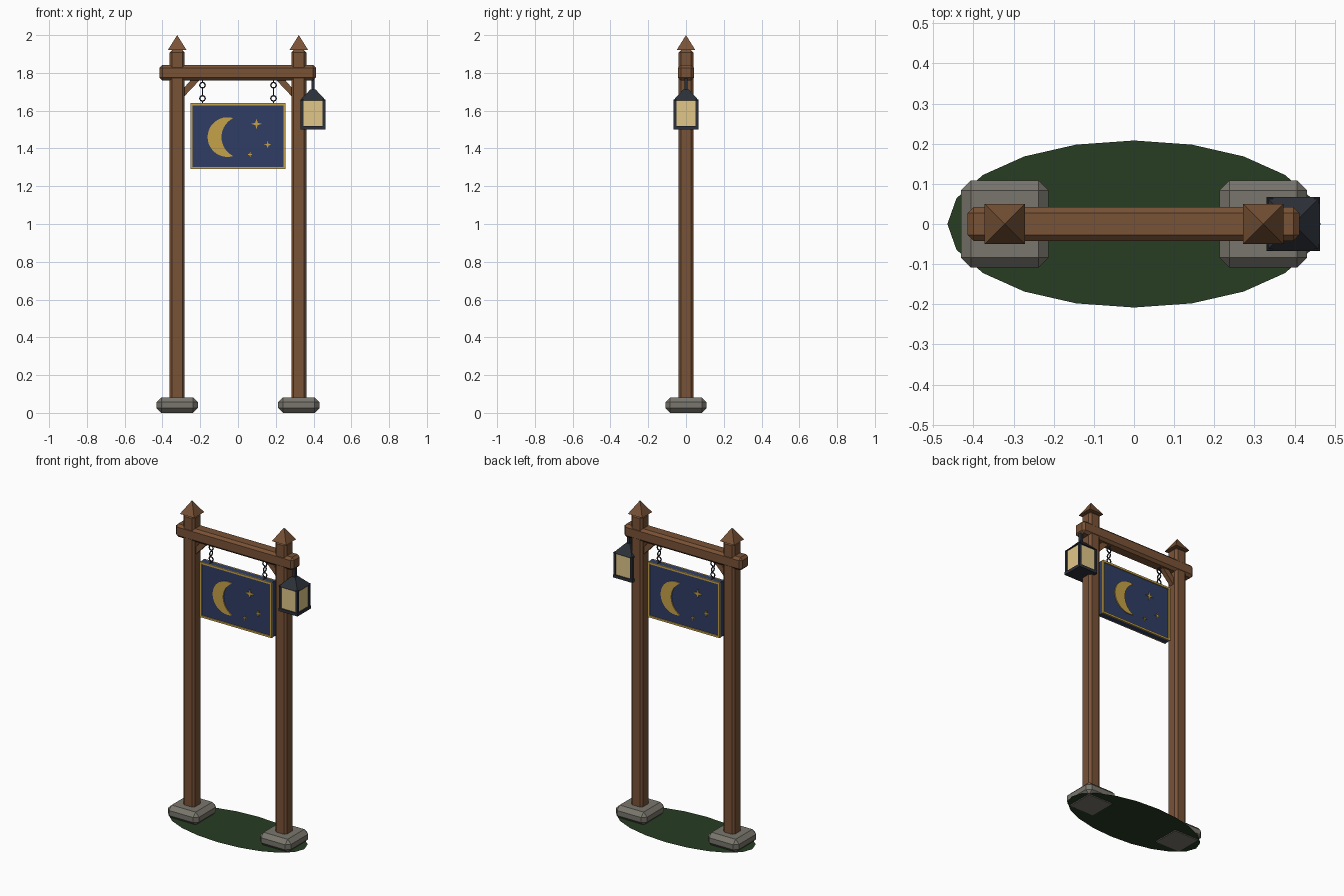
import bpy, bmesh
from math import pi, sin, cos, atan2
from mathutils import Matrix

if "Cube" in bpy.data.objects:
    bpy.data.objects.remove(bpy.data.objects["Cube"])

def mat(name, c):
    m = bpy.data.materials.new(name)
    m.diffuse_color = (*c, 1)
    m.use_nodes = True
    m.node_tree.nodes["Principled BSDF"].inputs["Base Color"].default_value = m.diffuse_color
    return m

WOOD = mat("wood", (0.19, 0.085, 0.037))
STONE = mat("stone", (0.19, 0.18, 0.15))
NAVY = mat("navy", (0.03, 0.047, 0.13))
GOLD = mat("gold", (0.56, 0.36, 0.065))
IRON = mat("iron", (0.025, 0.03, 0.04))
GLASS = mat("glass", (0.75, 0.57, 0.25))
MOSS = mat("moss", (0.02, 0.045, 0.016))

def finish(name, bm, m):
    me = bpy.data.meshes.new(name)
    bmesh.ops.recalc_face_normals(bm, faces=bm.faces)
    bm.to_mesh(me)
    bm.free()
    me.materials.append(m)
    ob = bpy.data.objects.new(name, me)
    bpy.context.collection.objects.link(ob)
    return ob

def box(name, x, y, z, m, bevel=0):
    # box from (min, max) ranges, optionally chamfered
    bm = bmesh.new()
    bmesh.ops.create_cube(bm, size=1)
    for v in bm.verts:
        for i, (a, b) in enumerate((x, y, z)):
            v.co[i] = a if v.co[i] < 0 else b
    if bevel:
        bmesh.ops.bevel(bm, geom=bm.edges[:], offset=bevel, segments=1, affect='EDGES')
    return finish(name, bm, m)

def pyramid(name, x, z0, z1, r0, r1, m):
    bm = bmesh.new()
    bmesh.ops.create_cone(bm, segments=4, cap_ends=True, radius1=r0 * 2**.5, radius2=r1 * 2**.5, depth=z1 - z0)
    bmesh.ops.transform(bm, verts=bm.verts, matrix=Matrix.Translation((x, 0, (z0 + z1) / 2)) @ Matrix.Rotation(pi / 4, 4, 'Z'))
    return finish(name, bm, m)

def prism(name, pts, y0, y1, m):
    # xz outline extruded along y
    bm = bmesh.new()
    f = bm.faces.new([bm.verts.new((x, y0, z)) for x, z in pts])
    new = bmesh.ops.extrude_face_region(bm, geom=[f])['geom']
    bmesh.ops.translate(bm, vec=(0, y1 - y0, 0), verts=[v for v in new if isinstance(v, bmesh.types.BMVert)])
    return finish(name, bm, m)

def ring(name, x, z, r, t, turned, m):
    # chain link
    bm = bmesh.new()
    n, k = 8, 5
    g = [[bm.verts.new(((r + t * cos(b)) * cos(a), t * sin(b), (r + t * cos(b)) * sin(a)))
          for b in [2 * pi * j / k for j in range(k)]] for a in [2 * pi * i / n for i in range(n)]]
    for i in range(n):
        for j in range(k):
            p, q = g[i], g[(i + 1) % n]
            bm.faces.new((p[j], p[(j + 1) % k], q[(j + 1) % k], q[j]))
    rot = Matrix.Rotation(pi / 2 if turned else 0, 4, 'Z')
    bmesh.ops.transform(bm, verts=bm.verts, matrix=Matrix.Translation((x, 0, z)) @ rot)
    return finish(name, bm, m)

# ground patch
bm = bmesh.new()
bm.faces.new([bm.verts.new((0.465 * cos(a), 0.208 * sin(a), 0.004)) for a in [2 * pi * i / 20 for i in range(20)]])
finish("moss_patch", bm, MOSS)

# posts, footings, caps, braces and chains on both sides
for side, s in (("left", -1), ("right", 1)):
    c = 0.322 * s
    box(side + "_footing", (c - .109, c + .109), (-.109, .109), (0, .082), STONE, .025)
    box(side + "_post", (c - .04, c + .04), (-.04, .04), (0.002, 1.92), WOOD, .013)
    pyramid(side + "_cap", c, 1.92, 2.0, .05, 0, WOOD)
    prism(side + "_brace", [(s * x, z) for x, z in ((.285, 1.675), (.285, 1.722), (.247, 1.765), (.2, 1.765))],
          -.015, .015, WOOD)
    for i in range(5):
        ring(f"{side}_chain_link_{i}", .188 * s, 1.77 - .035 * i, .0145, .004, i % 2 == 0, IRON)

# cross beam
box("cross_beam", (-.415, .412), (-.042, .042), (1.76, 1.842), WOOD, .015)

# sign board
box("sign_board", (-.25, .25), (-.018, .018), (1.29, 1.64), NAVY)

# crescent outline: outer arc then inner arc back
def arc(cx, cz, r, a0, a1, n):
    return [(cx + r * cos(a0 + (a1 - a0) * i / n), cz + r * sin(a0 + (a1 - a0) * i / n)) for i in range(n + 1)]
tip = atan2(.1, .03)
inner = atan2(.1, -.05)
moon = arc(-.056, 1.46, .105, tip, 2 * pi - tip, 22) + arc(.0246, 1.46, .112, 2 * pi - inner, inner, 14)[1:-1]

def star(cx, cz, r):
    return [(cx + q * sin(i * pi / 4), cz + q * cos(i * pi / 4)) for i in range(8) for q in [r if i % 2 == 0 else r * .32]]

# trim and emblems on both faces (back is the front turned half round)
for face, s in (("front", 1), ("back", -1)):
    y0, y1 = sorted((-.024 * s, -.016 * s))
    for n, z in (("top", 1.64), ("bottom", 1.302)):
        box(f"{face}_{n}_trim", (-.252, .252), (y0, y1), (z - .012, z), GOLD)
    for n, x in (("left", -.252), ("right", .24)):
        box(f"{face}_{n}_trim", (x, x + .012), (y0, y1), (1.302, 1.628), GOLD)
    prism(face + "_moon", [(s * x, z) for x, z in moon], y0, y1, GOLD)
    for i, st in enumerate(((.098, 1.53, .028), (.157, 1.42, .02), (.064, 1.368, .015))):
        prism(f"{face}_star_{i}", [(s * x, z) for x, z in star(*st)], y0, y1, GOLD)

# lantern
L = .397
box("lantern_glass", (L - .058, L + .058), (-.058, .058), (1.515, 1.655), GLASS)
box("lantern_floor", (L - .066, L + .066), (-.066, .066), (1.50, 1.518), IRON)
for i, sx in enumerate((-1, 1)):
    for j, sy in enumerate((-1, 1)):
        x, y = L + .058 * sx, .058 * sy
        box(f"lantern_corner_{i}{j}", (x - .007, x + .007), (y - .007, y + .007), (1.51, 1.66), IRON)
pyramid("lantern_roof", L, 1.655, 1.712, .067, .014, IRON)
box("lantern_hanger", (L - .009, L + .009), (-.009, .009), (1.70, 1.775), IRON)
